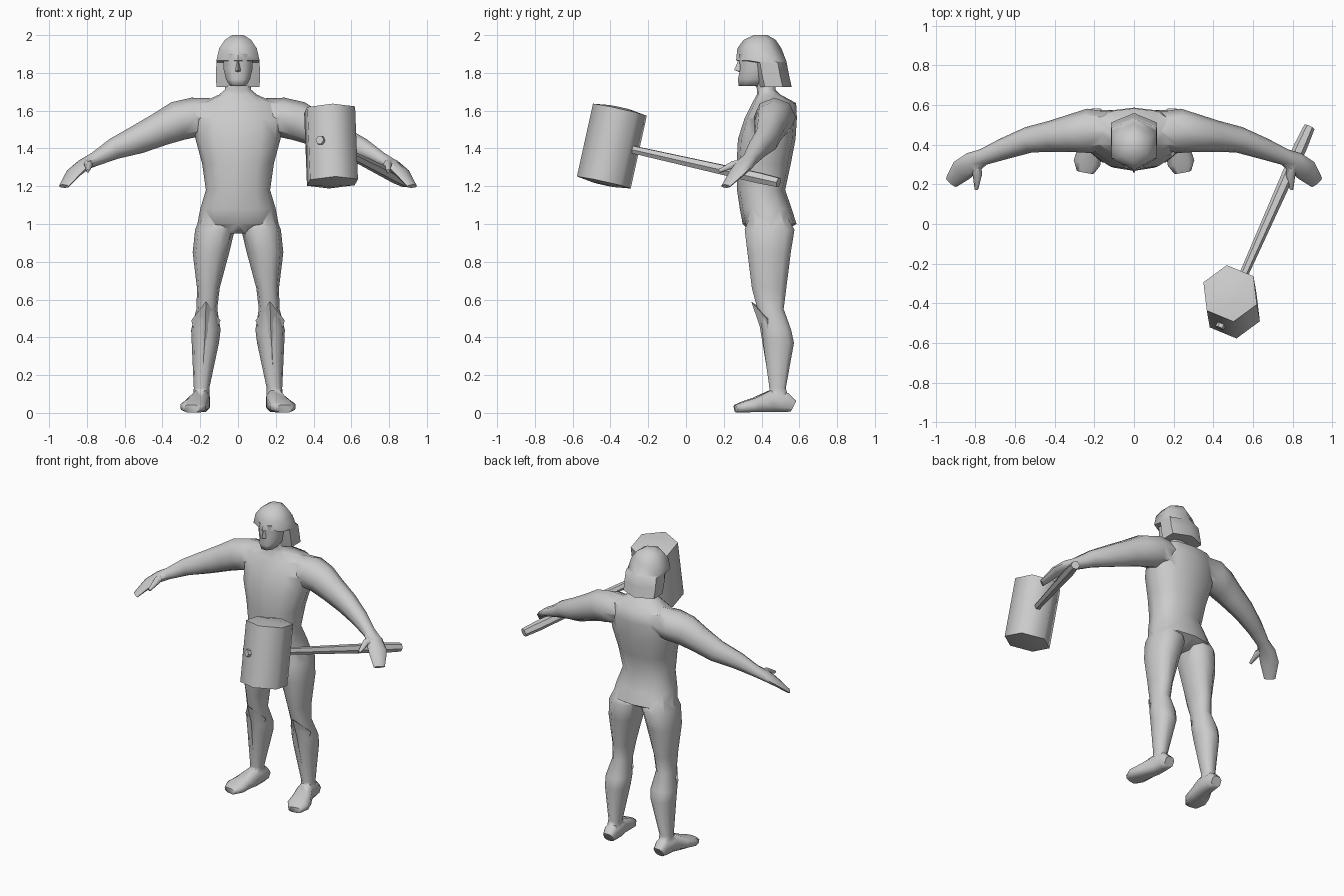
import bpy, bmesh, math
from mathutils import Vector

if "Cube" in bpy.data.objects:
    bpy.data.objects.remove(bpy.data.objects["Cube"])

grey = bpy.data.materials.new("plain grey")
grey.diffuse_color = (0.6, 0.6, 0.6, 1)
grey.use_nodes = True
grey.node_tree.nodes["Principled BSDF"].inputs["Base Color"].default_value = grey.diffuse_color
Z = Vector((0, 0, 1))


def finish(bm, name, angle=75):
    bmesh.ops.recalc_face_normals(bm, faces=bm.faces[:])
    me = bpy.data.meshes.new(name)
    bm.to_mesh(me)
    bm.free()
    me.materials.append(grey)
    ob = bpy.data.objects.new(name, me)
    bpy.context.collection.objects.link(ob)
    smooth(ob, angle)
    return ob


def smooth(ob, angle):
    bpy.ops.object.select_all(action='DESELECT')
    bpy.context.view_layer.objects.active = ob
    ob.select_set(True)
    bpy.ops.object.shade_smooth_by_angle(angle=math.radians(angle))


def skin(name, rings, angle=75):
    """Join rings of points into a closed tube."""
    bm = bmesh.new()
    vs = [[bm.verts.new(p) for p in r] for r in rings]
    n = len(vs[0])
    for a, b in zip(vs, vs[1:]):
        for i in range(n):
            bm.faces.new((a[i], a[(i + 1) % n], b[(i + 1) % n], b[i]))
    bm.faces.new(vs[0])
    bm.faces.new(vs[-1])
    return finish(bm, name, angle)


def oval(c, u, v, n, phase=0.0, power=1.0):
    def f(t):
        return math.copysign(abs(t) ** power, t)
    pts = []
    for i in range(n):
        a = 2 * math.pi * i / n + phase
        pts.append(Vector(c) + u * f(math.cos(a)) + v * f(math.sin(a)))
    return pts


def stack(name, rows, n=12, phase=0.0, power=0.85, side=1, angle=75):
    """Horizontal sections: height, centre x, half width, front y, back y."""
    return skin(name, [oval((side * x, (f + b) / 2, z), Vector((w, 0, 0)),
                            Vector((0, (b - f) / 2, 0)), n, phase, power)
                       for z, x, w, f, b in rows], angle)


def limb(name, rows, n=8, side=1, phase=0.0, power=1.0, angle=75):
    """Sections square to a path: x, y, z, horizontal radius, upright radius."""
    ps = [Vector((side * r[0], r[1], r[2])) for r in rows]
    rings = []
    for i, r in enumerate(rows):
        t = (ps[min(i + 1, len(ps) - 1)] - ps[max(i - 1, 0)]).normalized()
        u = Z.cross(t).normalized()
        rings.append(oval(ps[i], u * r[3], t.cross(u) * r[4], n, phase, power))
    return skin(name, rings, angle)


# Torso with neck
body = stack("body", [
    (0.95, 0, .08, .35, .50), (1.00, 0, .215, .30, .585), (1.08, 0, .20, .285, .56),
    (1.18, 0, .17, .27, .525), (1.32, 0, .19, .268, .555), (1.45, 0, .225, .275, .58),
    (1.56, 0, .235, .31, .587), (1.64, 0, .20, .35, .583), (1.685, 0, .10, .375, .50),
    (1.71, 0, .07, .375, .475), (1.79, 0, .065, .37, .47)])

parts = []
for s in (-1, 1):
    # Leg
    parts.append(stack("leg", [
        (1.06, .115, .075, .34, .53), (.97, .122, .105, .305, .58), (.85, .143, .097, .32, .56),
        (.66, .157, .060, .345, .535), (.55, .165, .055, .375, .52), (.44, .170, .078, .40, .56),
        (.37, .173, .072, .405, .575), (.13, .193, .041, .44, .53), (.04, .195, .044, .43, .56)],
        n=10, side=s))
    # Foot
    parts.append(limb("foot", [
        (.19, .568, .035, .035, .034), (.192, .53, .055, .046, .054), (.197, .45, .062, .05, .061),
        (.222, .37, .042, .065, .041), (.237, .31, .032, .072, .031), (.246, .262, .022, .045, .021)],
        side=s, phase=math.pi / 8, power=0.7))
    # Arm with hand
    parts.append(limb("arm", [
        (.10, .47, 1.58, .09, .085), (.23, .47, 1.565, .112, .105), (.32, .457, 1.545, .095, .105),
        (.41, .443, 1.503, .08, .09), (.53, .425, 1.448, .066, .077), (.66, .378, 1.397, .054, .057),
        (.76, .338, 1.342, .042, .038), (.815, .31, 1.315, .055, .032), (.87, .27, 1.27, .058, .024),
        (.922, .21, 1.20, .035, .012)], side=s))
    # Thumb
    parts.append(limb("thumb", [
        (.80, .31, 1.325, .028, .022), (.79, .25, 1.315, .024, .022), (.795, .175, 1.28, .009, .01)],
        n=6, side=s))

# Join the limbs to the torso
for p in parts:
    m = body.modifiers.new("join", 'BOOLEAN')
    m.operation, m.solver, m.object = 'UNION', 'EXACT', p
    bpy.context.view_layer.objects.active = body
    bpy.ops.object.modifier_apply(modifier=m.name)
    bpy.data.objects.remove(p)
smooth(body, 65)

# Face and nose
stack("face", [(1.73, 0, .045, .275, .40), (1.765, 0, .068, .268, .46),
               (1.82, 0, .082, .28, .46), (1.90, 0, .085, .275, .46)],
      n=8, phase=math.pi / 8, power=0.9)
bm = bmesh.new()
a, l, r, t, b = [bm.verts.new(p) for p in (
    (0, .255, 1.815), (-.02, .295, 1.805), (.02, .295, 1.805), (0, .28, 1.875), (0, .295, 1.80))]
for f in ((a, l, t), (a, t, r), (a, b, l), (a, r, b), (l, b, r, t)):
    bm.faces.new(f)
finish(bm, "nose", 30)

# Hair: six-sided cap with its lower half set behind the face
stack("hair", [(2.0, 0, .035, .36, .43), (1.975, 0, .08, .305, .475), (1.93, 0, .115, .272, .505),
               (1.865, 0, .132, .265, .53), (1.855, 0, .132, .345, .533),
               (1.79, 0, .135, .355, .545), (1.725, 0, .132, .37, .56)],
      n=6, phase=math.pi / 2, power=1, angle=60)

# Knee plates with shin ridge
for s in (-1, 1):
    bm = bmesh.new()
    tip, out, inn, mid, low, back = [bm.verts.new((s * x, y, z)) for x, y, z in (
        (.17, .345, .59), (.247, .435, .49), (.093, .435, .49),
        (.172, .39, .46), (.185, .425, .25), (.17, .43, .53))]
    for f in ((tip, out, mid), (tip, mid, inn), (mid, out, low), (mid, low, inn),
              (tip, back, out), (tip, inn, back), (out, back, low), (back, inn, low)):
        bm.faces.new(f)
    finish(bm, "knee_plate_" + ("left" if s > 0 else "right"), 50)

# Hammer head: tilted six-sided block with slightly domed ends
top, bot = Vector((.485, -.35, 1.605)), Vector((.50, -.435, 1.22))
d = (top - bot).normalized()
u = Vector((1, .12, 0))
u = (u - d * u.dot(d)).normalized()
v = d.cross(u)
skin("hammer_head", [oval(c, u * k, v * k, 6, math.pi / 2) for c, k in (
    (bot - d * .012, .06), (bot, .147), (top, .147), (top + d * .012, .06))], 65)

# Hammer handle, running through the head to a small peg
limb("hammer_handle", [(.885, .49, 1.22, .028, .028), (.84, .39, 1.243, .034, .032),
                       (.56, -.24, 1.385, .023, .023), (.432, -.525, 1.445, .023, .025)],
     n=6, angle=40)
